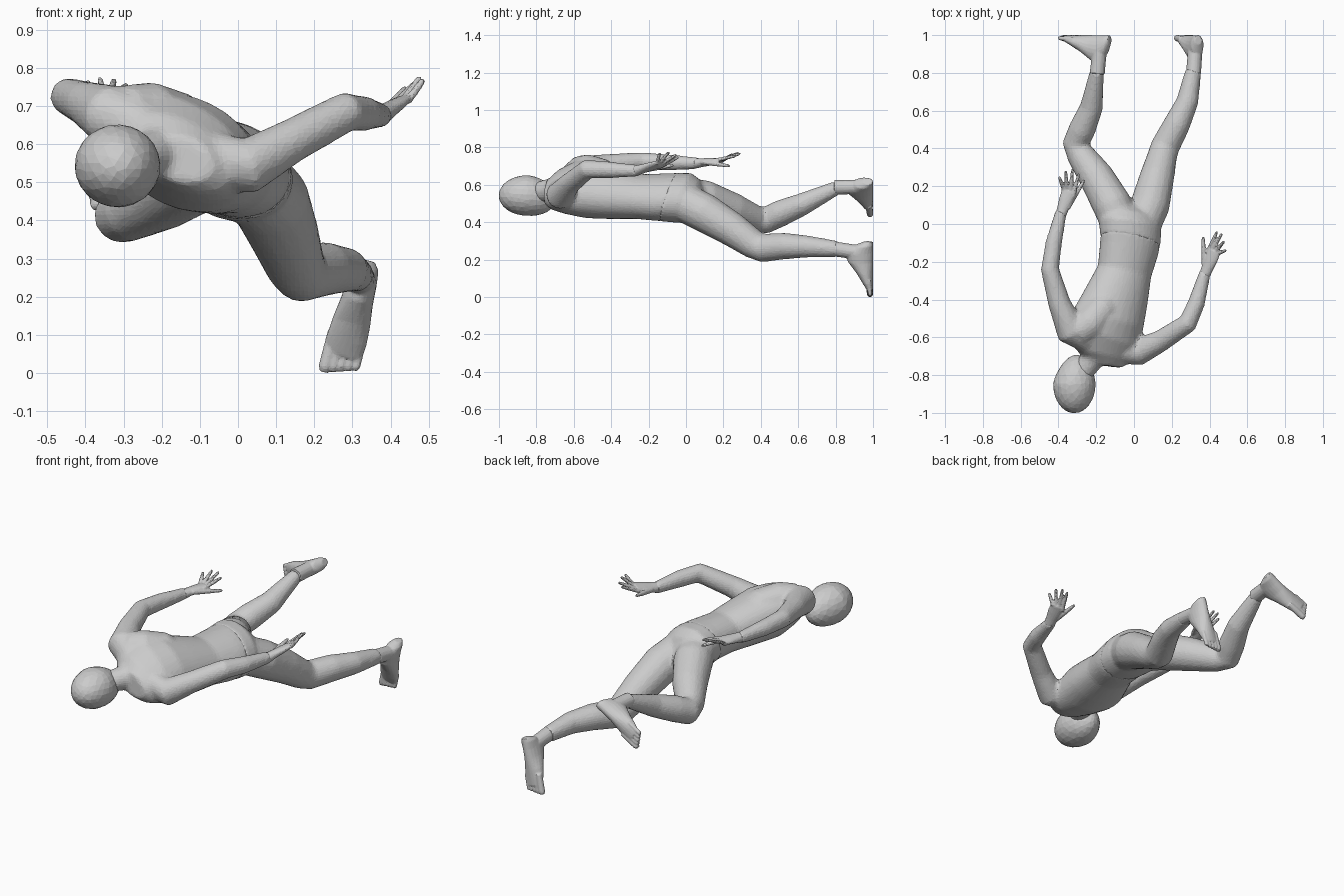
import bpy, bmesh, math
from mathutils import Vector as V

if "Cube" in bpy.data.objects:
    bpy.data.objects.remove(bpy.data.objects["Cube"])


def loft(bm, sections, n=20):
    """Closed skin through ellipses given as (centre, half axis u, half axis v)."""
    rings = []
    for c, u, v in sections:
        rings.append([bm.verts.new(c + u * math.cos(2 * math.pi * i / n) + v * math.sin(2 * math.pi * i / n))
                      for i in range(n)])
    for a, b in zip(rings, rings[1:]):
        for i in range(n):
            j = (i + 1) % n
            bm.faces.new((a[i], a[j], b[j], b[i]))
    bm.faces.new(rings[0][::-1])
    bm.faces.new(rings[-1])


def tube(bm, pts, n=16):
    """Round limb through points (x, y, z, radius)."""
    ps = [V(p[:3]) for p in pts]
    out = []
    for i, p in enumerate(ps):
        t = (ps[min(i + 1, len(ps) - 1)] - ps[max(i - 1, 0)]).normalized()
        u = t.cross(V((0, 0, 1)))
        if u.length < 0.05:
            u = t.cross(V((1, 0, 0)))
        u.normalize()
        out.append((p, u * pts[i][3], u.cross(t) * pts[i][3]))
    loft(bm, out, n)


def slab(c, w, d, roll, yaw=-13, pitch=0.0):
    """Trunk section: half width w, half depth d, rolled about the body axis."""
    r, y = math.radians(roll), math.radians(yaw)
    u = V((math.cos(r), math.sin(y), -math.sin(r))) * w
    v = V((math.sin(r), pitch, math.cos(r))) * d
    return V(c), u, v


def finish(bm, name, voxel, smooth, ratio):
    """Fuse the overlapping pieces into one faceted skin."""
    bmesh.ops.recalc_face_normals(bm, faces=bm.faces[:])
    me = bpy.data.meshes.new(name)
    bm.to_mesh(me)
    bm.free()
    ob = bpy.data.objects.new(name, me)
    bpy.context.collection.objects.link(ob)
    if voxel:
        m = ob.modifiers.new("fuse", 'REMESH')
        m.mode = 'VOXEL'
        m.voxel_size = voxel
        m = ob.modifiers.new("soften", 'SMOOTH')
        m.factor = 0.5
        m.iterations = smooth
    m = ob.modifiers.new("facets", 'DECIMATE')
    m.ratio = ratio
    return ob


# Torso with neck and arms
bm = bmesh.new()
loft(bm, [slab((-.02, -.078, .535), .163, .124, 20, -13, .25),
          slab((-.025, -.13, .535), .159, .122, 20, -13, .22),
          slab((-.05, -.25, .537), .145, .115, 22),
          slab((-.10, -.40, .56), .177, .134, 25),
          slab((-.14, -.51, .578), .198, .146, 25),
          slab((-.165, -.61, .59), .205, .125, 27, -17),
          slab((-.16, -.70, .575), .155, .09, 27, -12),
          slab((-.15, -.75, .56), .085, .06, 20, -8)], 28)
tube(bm, [(-.20, -.66, .58, .085), (-.232, -.73, .57, .063), (-.275, -.79, .56, .056)])
# right shoulder blade
tube(bm, [(-.09, -.34, .59, .06), (-.165, -.45, .65, .09), (-.235, -.53, .672, .092), (-.30, -.575, .675, .08)])
tube(bm, [(-.25, -.60, .64, .08), (-.335, -.565, .675, .082), (-.395, -.42, .705, .06),
          (-.445, -.24, .725, .049), (-.425, -.10, .72, .044), (-.385, .07, .715, .031)])
tube(bm, [(-.08, -.66, .56, .08), (.03, -.675, .543, .074), (.14, -.62, .608, .058),
          (.285, -.525, .685, .052), (.33, -.42, .68, .046), (.378, -.25, .675, .031)])
finish(bm, "torso_and_arms", .012, 6, .35)

# Hips and legs
bm = bmesh.new()
loft(bm, [slab((-.02, -.098, .535), .163, .125, 20, -13, .25),
          slab((-.02, -.01, .53), .17, .127, 20, -13, .2),
          slab((-.01, .06, .51), .14, .11, 22),
          slab((0, .10, .49), .07, .06, 22)], 28)
tube(bm, [(-.07, -.01, .54, .10), (-.115, .10, .52, .105), (-.20, .25, .465, .093),
          (-.285, .37, .418, .074), (-.308, .425, .410, .072), (-.275, .50, .445, .072),
          (-.225, .62, .495, .061), (-.195, .815, .588, .037)])
tube(bm, [(.04, 0, .50, .105), (.085, .10, .45, .105), (.122, .25, .36, .092),
          (.15, .36, .283, .079), (.165, .41, .262, .077), (.228, .53, .273, .071),
          (.283, .65, .27, .059), (.315, .815, .256, .043)])
finish(bm, "hips_and_legs", .012, 6, .35)


def foot(name, heel, toe, ankle, side):
    """Foot with its sole on the y = 1 plane; heel and toe are (x, z)."""
    bm = bmesh.new()
    h, e = V((heel[0], 0, heel[1])), V((toe[0], 0, toe[1]))
    d = (e - h).normalized()
    w = V((0, 1, 0)).cross(d)
    secs = []
    for t, hw, ht in [(0, .020, .05), (.02, .035, .10), (.06, .040, .15), (.11, .043, .135),
                      (.17, .051, .09), (.22, .054, .06), (.26, .049, .036)]:
        secs.append((h + d * t + V((0, 1 - ht / 2, 0)), w * hw, V((0, ht / 2, 0))))
    loft(bm, secs, 20)
    inside = h + d * .06 + V((0, .93, 0))
    a = V(ankle)
    tube(bm, [(*a, .040), (*a.lerp(inside, .5), .039), (*inside, .039)])
    # toes, the big one on the inner side
    for i in range(5):
        r = .018 - .0016 * i
        o = w * side * (.037 - .0195 * i)
        p, q = h + d * .20 + o, h + d * (.312 - .006 * i) + o
        tube(bm, [(p.x, .978, p.z, r), (*(p.lerp(q, .88) + V((0, .984, 0))), r),
                  (*(q + V((0, .986, 0))), r * .65)], 10)
    finish(bm, name, .005, 2, .3)


foot("right_foot", (-.128, .618), (-.39, .475), (-.195, .795, .587), -1)
foot("left_foot", (.340, .295), (.264, .005), (.315, .795, .257), 1)


def hand(name, wrist, knuckle, u, tips, thumb, thumb_side):
    """Palm, four fingers in order along u, and a thumb."""
    bm = bmesh.new()
    a, k, u = V(wrist), V(knuckle), V(u)
    v = (k - a).cross(u).normalized()
    loft(bm, [(a, u * .78, v * .028), (a.lerp(k, .3), u * .85, v * .023),
              (a.lerp(k, .65), u, v * .019), (k, u, v * .014)], 16)
    for s, tip in zip((-.8, -.27, .27, .8), tips):
        b = k + u * s
        t = V(tip)
        tube(bm, [(*(b - (t - b) * .2), .011), (*b.lerp(t, .5), .010), (*b.lerp(t, .92), .008), (*t, .005)], 10)
    b = a.lerp(k, .35) + u * .6 * thumb_side
    t = V(thumb)
    tube(bm, [(*b, .015), (*b.lerp(t, .5), .013), (*b.lerp(t, .92), .009), (*t, .005)], 10)
    finish(bm, name, .005, 2, .35)


hand("left_hand", (.374, -.27, .675), (.425, -.14, .712), (.033, -.016, .012),
     [(.44, -.04, .748), (.466, -.05, .762), (.478, -.09, .776), (.487, -.14, .77)],
     (.366, -.066, .705), -1)
hand("right_hand", (-.387, .05, .715), (-.345, .175, .728), (.035, -.012, .006),
     [(-.396, .25, .765), (-.362, .283, .772), (-.325, .292, .768), (-.292, .268, .755)],
     (-.262, .235, .70), 1)

# Head: an egg that narrows toward the jaw
bm = bmesh.new()
bmesh.ops.create_icosphere(bm, subdivisions=4, radius=1)
for p in bm.verts:
    jaw = max(0, p.co.y)
    p.co = V((p.co.x * .112 * (1 - .18 * jaw) - .316 + .012 * jaw,
              p.co.y * .154 - .847,
              p.co.z * .108 * (1 - .03 * jaw) + .543 - .014 * jaw))
finish(bm, "head", 0, 0, .4)
